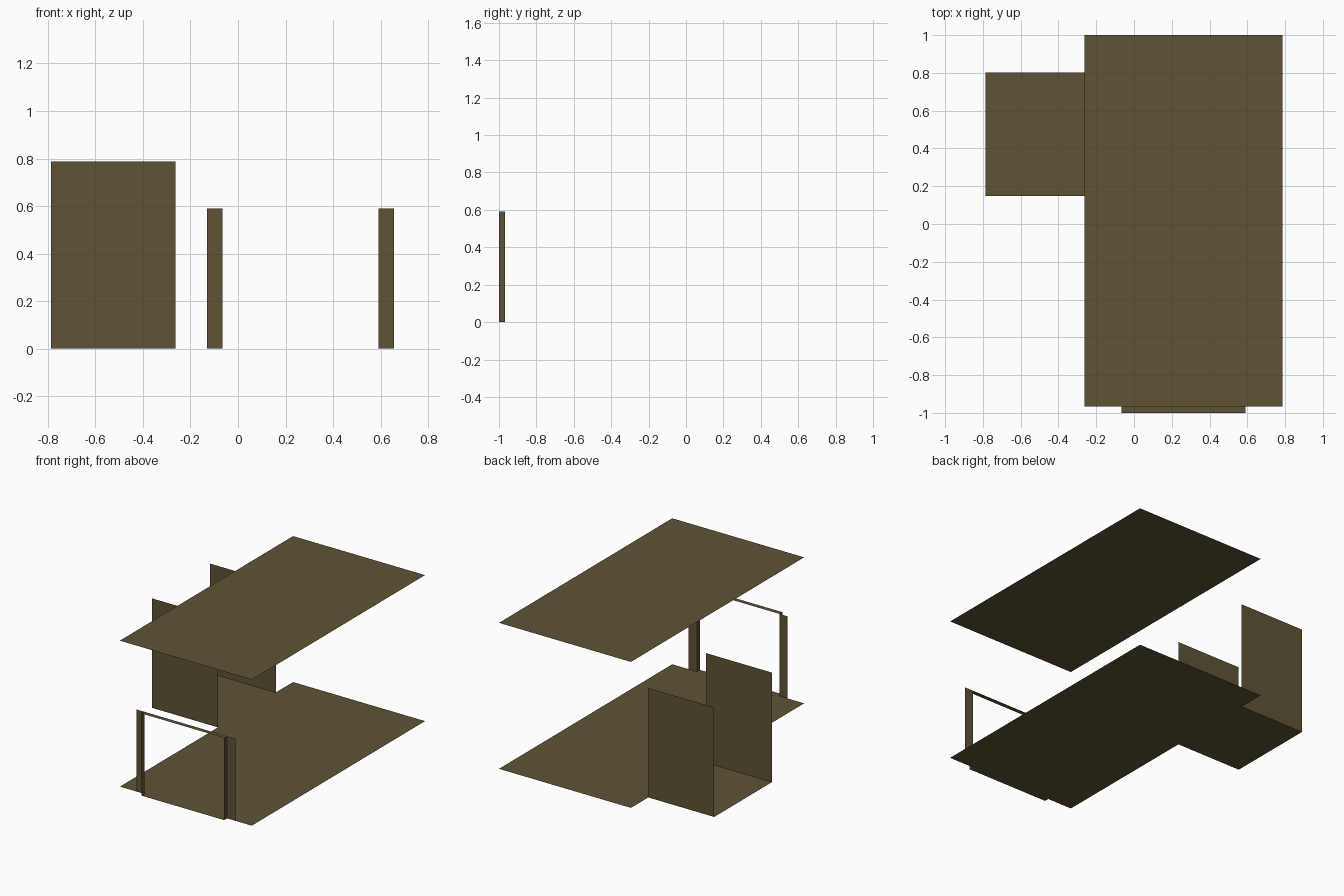
import bpy
from mathutils import Vector

if "Cube" in bpy.data.objects:
    bpy.data.objects.remove(bpy.data.objects["Cube"])

U = 2 / 30.5                      # one design unit
ORIGIN = Vector((0, -15.25, 0))   # front edge of the threshold

olive = bpy.data.materials.new("olive_brown")
olive.diffuse_color = (0.112, 0.088, 0.036, 1)
olive.use_nodes = True
olive.node_tree.nodes["Principled BSDF"].inputs["Base Color"].default_value = olive.diffuse_color


def panel(name, corner, a, b):
    """Single flat rectangle from a corner and two edge vectors, in design units."""
    c, a, b = Vector(corner) + ORIGIN, Vector(a), Vector(b)
    verts = [p * U for p in (c, c + a, c + a + b, c + b)]
    mesh = bpy.data.meshes.new(name)
    mesh.from_pydata(verts, [], [(0, 1, 2, 3)])
    mesh.materials.append(olive)
    obj = bpy.data.objects.new(name, mesh)
    bpy.context.collection.objects.link(obj)
    return obj


# Main hall floor and ceiling
panel("main_floor", (-4, 0.5, 0), (16, 0, 0), (0, 30, 0))
panel("main_ceiling", (-4, 0.5, 16), (16, 0, 0), (0, 30, 0))

# Side alcove: floor with a wall on each side
panel("alcove_floor", (-12, 17.5, 0), (8, 0, 0), (0, 10, 0))
panel("alcove_front_wall", (-12, 17.5, 0), (8, 0, 0), (0, 0, 12))
panel("alcove_back_wall", (-12, 27.5, 0), (8, 0, 0), (0, 0, 12))

# Doorway: threshold, lintel, and a jamb and trim strip on each side
panel("door_threshold", (-1, 0, 0), (10, 0, 0), (0, 0.5, 0))
panel("door_lintel", (-1, 0, 9), (10, 0, 0), (0, 0.5, 0))
for side, x, trim_x in (("left", -1, -2), ("right", 9, 9)):
    panel(side + "_door_jamb", (x, 0, 0), (0, 0.5, 0), (0, 0, 9))
    panel(side + "_door_trim", (trim_x, 0.5, 0), (1, 0, 0), (0, 0, 9))
